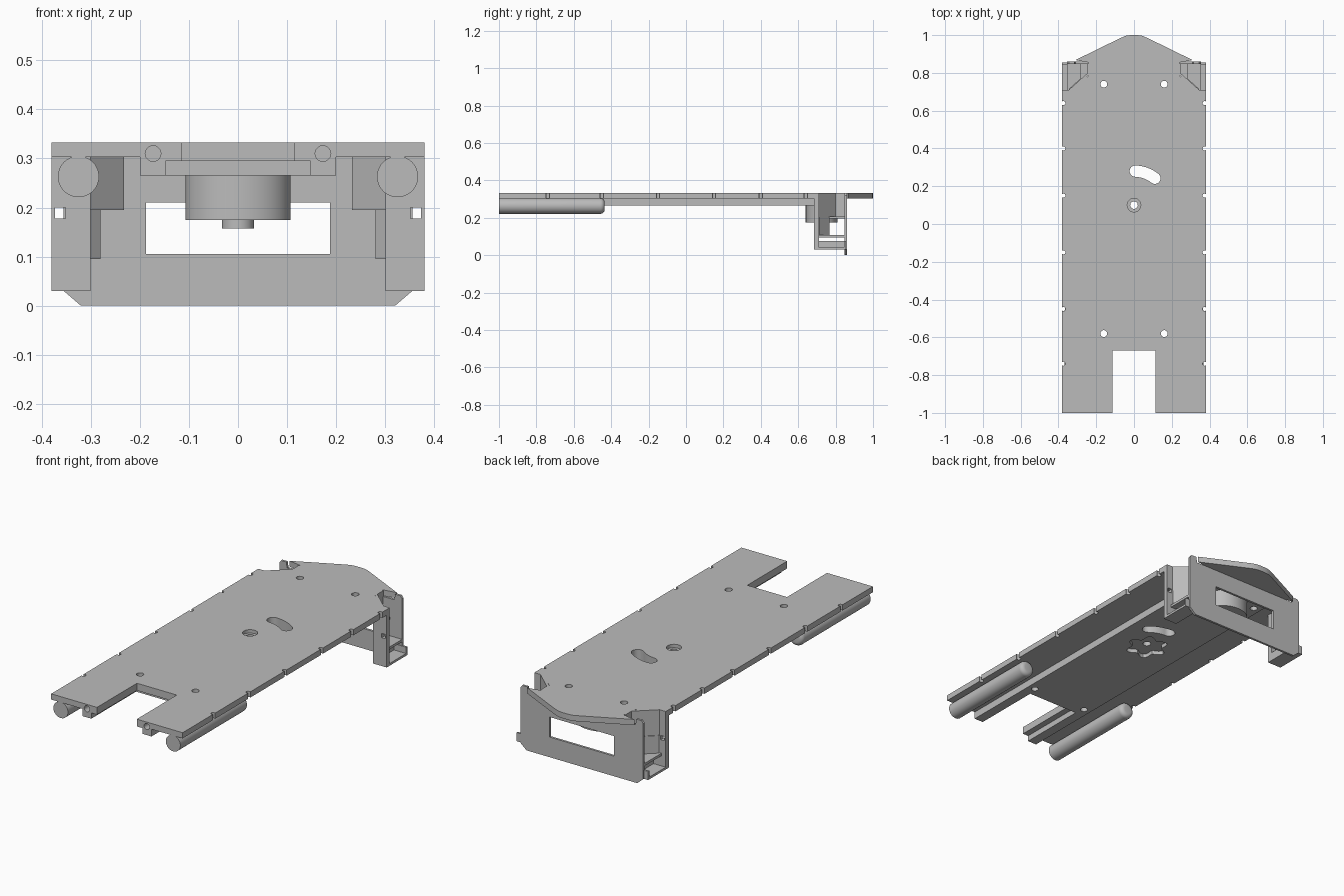
import bpy, bmesh, math
from mathutils import Matrix

cube = bpy.data.objects.get("Cube")
if cube:
    bpy.data.objects.remove(cube)

grey = bpy.data.materials.new("plain grey")
grey.use_nodes = True
grey.diffuse_color = (0.5, 0.5, 0.5, 1)
grey.node_tree.nodes["Principled BSDF"].inputs["Base Color"].default_value = (0.5, 0.5, 0.5, 1)


def prism(name, pts, lo, hi, axis="z"):
    """Extrude an outline along z, or an x-z outline along y."""
    bm = bmesh.new()
    if axis == "z":
        verts = [bm.verts.new((a, b, lo)) for a, b in pts]
        move = (0, 0, hi - lo)
    else:
        verts = [bm.verts.new((a, lo, b)) for a, b in pts]
        move = (0, hi - lo, 0)
    face = bm.faces.new(verts)
    ext = bmesh.ops.extrude_face_region(bm, geom=[face])
    bmesh.ops.translate(bm, vec=move, verts=[v for v in ext["geom"] if isinstance(v, bmesh.types.BMVert)])
    bmesh.ops.recalc_face_normals(bm, faces=bm.faces)
    me = bpy.data.meshes.new(name)
    bm.to_mesh(me)
    bm.free()
    me.materials.append(grey)
    ob = bpy.data.objects.new(name, me)
    bpy.context.collection.objects.link(ob)
    return ob


def rect(x0, x1, y0, y1):
    return [(x0, y0), (x1, y0), (x1, y1), (x0, y1)]


def ring(x, y, r, ry=None, n=32):
    return [(x + r * math.cos(i * math.tau / n), y + (ry or r) * math.sin(i * math.tau / n)) for i in range(n)]


def activate(ob):
    bpy.ops.object.select_all(action="DESELECT")
    ob.select_set(True)
    bpy.context.view_layer.objects.active = ob


def combine(ob, tool, op="DIFFERENCE"):
    mod = ob.modifiers.new("cut", "BOOLEAN")
    mod.operation = op
    mod.solver = "EXACT"
    mod.object = tool
    activate(ob)
    bpy.ops.object.modifier_apply(modifier=mod.name)
    bpy.data.objects.remove(tool)


def cut(ob, pts, lo, hi, axis="z"):
    combine(ob, prism("cutter", pts, lo, hi, axis))


def smooth(ob):
    activate(ob)
    bpy.ops.object.shade_smooth_by_angle(angle=math.radians(35))


# Deck: flat plate with a pointed rear, plus a thicker spine beneath
half = [(0.38, -1), (0.38, 0.71), (0.335, 0.71), (0.24, 0.785), (0.24, 0.855),
        (0.31, 0.868), (0.075, 0.983), (0.045, 0.996), (0.02, 1)]
deck = prism("deck", half + [(-x, y) for x, y in reversed(half)], 0.303, 0.333)
combine(deck, prism("spine", rect(-0.2, 0.2, -1, 0.848), 0.265, 0.32), "UNION")

# Front fork opening and its stepped underside
cut(deck, rect(-0.115, 0.115, -1.1, -0.67), 0.2, 0.4)
cut(deck, rect(-0.148, 0.148, -1.1, -0.63), 0.2, 0.295)

# Pivot hole, counterbore, and lobed recess underneath
cut(deck, ring(0, 0.1, 0.02), 0.2, 0.4)
cut(deck, ring(0, 0.1, 0.036), 0.315, 0.4)
lobes = []
for i in range(60):
    a = i * math.tau / 60
    r = 0.09 + 0.016 * math.cos(6 * a)
    lobes.append((r * math.cos(a), 0.1 + r * math.sin(a)))
cut(deck, lobes, 0.2, 0.285)

# Curved slot around the pivot
slot = []
for i in range(11):
    a = math.radians(52 + 3.6 * i)
    slot.append((0.21 * math.cos(a), 0.1 + 0.21 * math.sin(a)))
for start, ang in ((88, 88), (52, 232)):
    c = math.radians(start)
    for i in range(1, 8):
        a = math.radians(ang + 22.5 * i)
        slot.append((0.18 * math.cos(c) + 0.03 * math.cos(a),
                     0.1 + 0.18 * math.sin(c) + 0.03 * math.sin(a)))
    if start == 88:
        for i in range(11):
            a = math.radians(88 - 3.6 * i)
            slot.append((0.15 * math.cos(a), 0.1 + 0.15 * math.sin(a)))
cut(deck, slot, 0.2, 0.4)

# Screw holes, rod holes and edge notches on both sides
for s in (-1, 1):
    for y in (-0.58, 0.74):
        cut(deck, ring(s * 0.16, y, 0.018, n=20), 0.2, 0.4)
    cut(deck, ring(s * 0.173, 0.31, 0.016, n=20), -1.1, -0.9, "y")
    for y in (-0.74, -0.45, -0.15, 0.15, 0.4, 0.64):
        cut(deck, ring(s * 0.374, y, 0.011, n=12), 0.2, 0.4)
smooth(deck)

# Rear plate with chamfered lower corners and a window
side = [(0.32, 0), (0.355, 0.03), (0.355, 0.32), (0.345, 0.333), (0.315, 0.333), (0.31, 0.303)]
rear_plate = prism("rear_plate", side + [(-x, z) for x, z in reversed(side)], 0.848, 0.86, "y")
cut(rear_plate, rect(-0.187, 0.187, 0.105, 0.21), 0.8, 0.9, "y")

# Caster housing and its tip
smooth(prism("caster_housing", ring(0, 0.725, 0.107, 0.085, 48), 0.175, 0.27))
smooth(prism("caster_tip", ring(0, 0.725, 0.033), 0.157, 0.18))

for s, label in ((1, "left"), (-1, "right")):
    # Rounded side rods under the front
    rod = prism(label + "_rod", ring(s * 0.325, 0.263, 0.042), -1, -0.435, "y")
    bm = bmesh.new()
    bm.from_mesh(rod.data)
    edges = [e for e in bm.edges if all(v.co.y > -0.5 for v in e.verts)]
    bmesh.ops.bevel(bm, geom=edges, offset=0.022, segments=5, profile=0.5, affect="EDGES")
    bm.to_mesh(rod.data)
    bm.free()
    smooth(rod)

    # Corner bracket: front wall, tray, inner walls
    def part(name, pts, lo, hi):
        return prism(label + "_bracket_" + name, [(s * x, y) for x, y in pts], lo, hi)

    wall = part("front_wall", rect(0.30, 0.38, 0.685, 0.71), 0.03, 0.31)
    cut(wall, [(s * x, z) for x, z in rect(0.351, 0.373, 0.178, 0.2)], 0.6, 0.8, "y")
    part("floor", rect(0.30, 0.38, 0.705, 0.855), 0.03, 0.042)
    part("inner_lip", rect(0.30, 0.31, 0.705, 0.855), 0.035, 0.075)
    part("rear_lip", rect(0.30, 0.38, 0.845, 0.855), 0.035, 0.075)
    part("shelf", [(0.335, 0.71), (0.355, 0.71), (0.355, 0.85), (0.28, 0.85), (0.28, 0.76)], 0.095, 0.108)
    part("angled_wall", [(0.335, 0.7), (0.345, 0.71), (0.245, 0.8), (0.232, 0.795)], 0.195, 0.333)
    part("angled_leg", [(0.335, 0.705), (0.345, 0.715), (0.287, 0.767), (0.28, 0.755)], 0.095, 0.2)
    part("side_wall", rect(0.232, 0.245, 0.795, 0.85), 0.195, 0.333)
    part("step", [(0.285, 0.76), (0.285, 0.85), (0.24, 0.85), (0.24, 0.8)], 0.195, 0.207)
